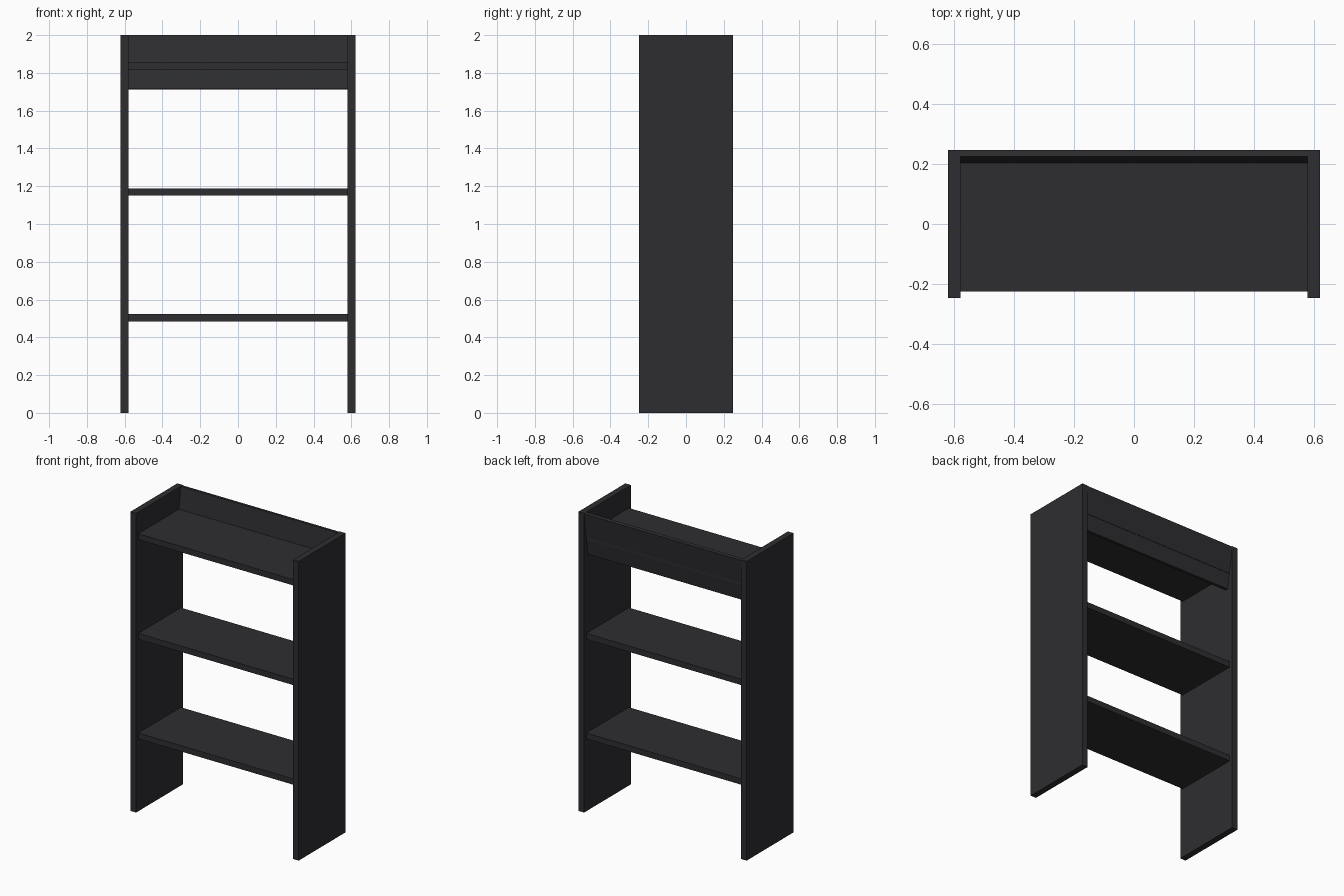
import bpy, bmesh

if "Cube" in bpy.data.objects:
    bpy.data.objects.remove(bpy.data.objects["Cube"])

mat = bpy.data.materials.new("dark_wood")
mat.diffuse_color = (0.027, 0.027, 0.031, 1)
mat.use_nodes = True
mat.node_tree.nodes["Principled BSDF"].inputs["Base Color"].default_value = mat.diffuse_color


def extrude_x(name, profile, x0, x1):
    """Extrude a (y, z) outline along x."""
    bm = bmesh.new()
    face = bm.faces.new([bm.verts.new((x0, y, z)) for y, z in profile])
    ext = bmesh.ops.extrude_face_region(bm, geom=[face])
    moved = [v for v in ext["geom"] if isinstance(v, bmesh.types.BMVert)]
    bmesh.ops.translate(bm, verts=moved, vec=(x1 - x0, 0, 0))
    bmesh.ops.recalc_face_normals(bm, faces=bm.faces)
    me = bpy.data.meshes.new(name)
    bm.to_mesh(me)
    bm.free()
    me.materials.append(mat)
    ob = bpy.data.objects.new(name, me)
    bpy.context.collection.objects.link(ob)
    return ob


def rect(y0, y1, z0, z1):
    return [(y0, z0), (y1, z0), (y1, z1), (y0, z1)]


INNER, OUTER, DEPTH = 0.58, 0.622, 0.248

# Upright side boards
extrude_x("left_side", rect(-DEPTH, DEPTH, 0, 2), -OUTER, -INNER)
extrude_x("right_side", rect(-DEPTH, DEPTH, 0, 2), INNER, OUTER)

# Three evenly spaced shelves
for i in range(3):
    z = 0.484 + i * 0.666
    extrude_x(f"shelf_{i + 1}", rect(-0.225, 0.225, z, z + 0.039), -INNER, INNER)

# Back board, leaning so its lower edge sits further forward
extrude_x("back_board",
          [(0.225, 2.0), (0.248, 1.997), (0.208, 1.712), (0.185, 1.715)],
          -INNER, INNER)
